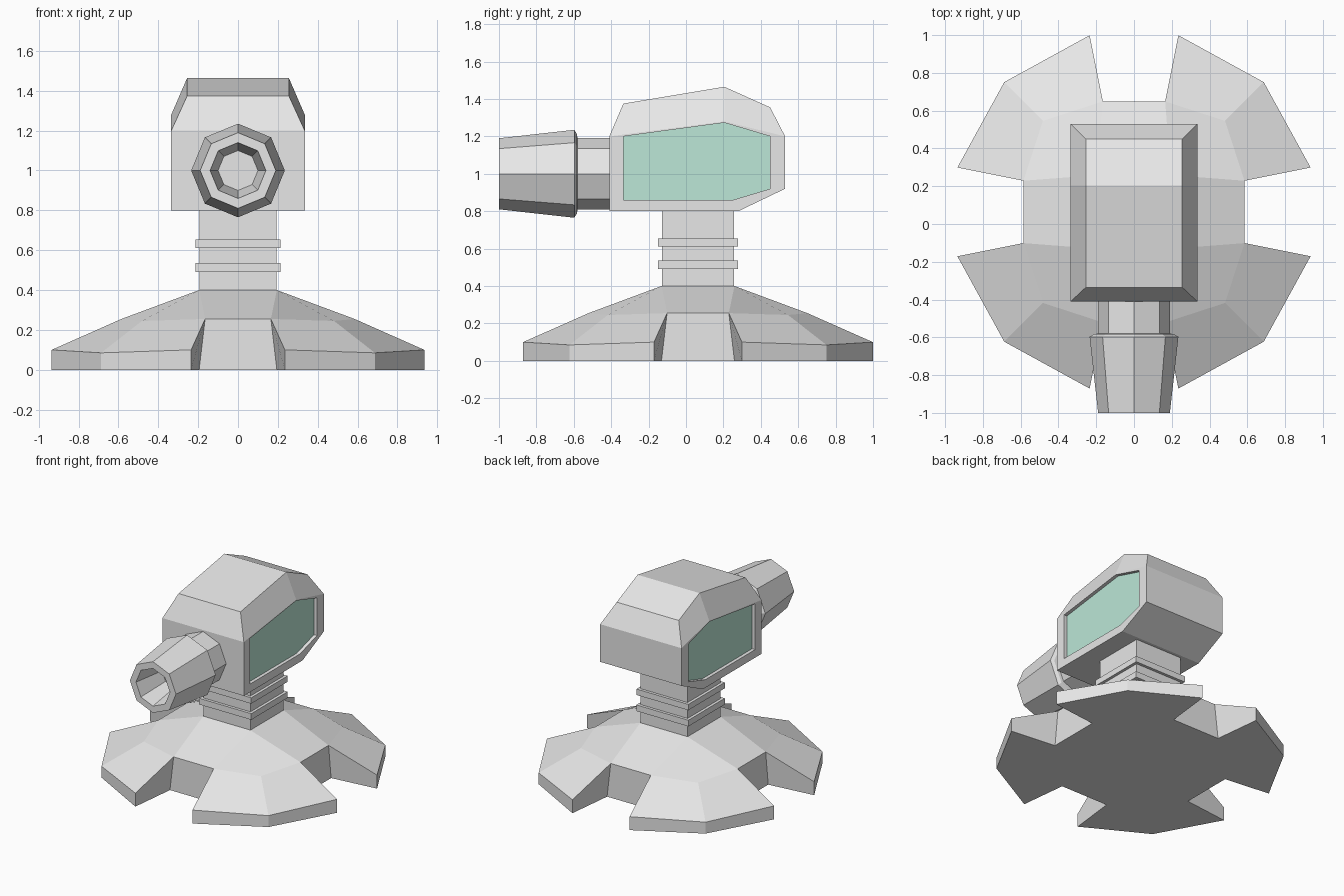
import bpy, bmesh, math
from mathutils import Vector, Matrix

if "Cube" in bpy.data.objects:
    bpy.data.objects.remove(bpy.data.objects["Cube"])


def material(name, rgb):
    m = bpy.data.materials.new(name)
    m.diffuse_color = (*rgb, 1)
    m.use_nodes = True
    m.node_tree.nodes["Principled BSDF"].inputs["Base Color"].default_value = m.diffuse_color
    return m


GRAY = material("light gray", (0.8, 0.8, 0.8))
GLASS = material("mint glass", (0.556, 0.886, 0.754))
CY = 0.064  # y of the pedestal axis


def build(name, polys, mats=(GRAY,)):
    """polys: list of (points, material index); shared corners are welded."""
    bm = bmesh.new()
    for pts, mi in polys:
        bm.faces.new([bm.verts.new(p) for p in pts]).material_index = mi
    bmesh.ops.remove_doubles(bm, verts=bm.verts, dist=0.0005)
    bmesh.ops.recalc_face_normals(bm, faces=bm.faces)
    me = bpy.data.meshes.new(name)
    bm.to_mesh(me)
    bm.free()
    for m in mats:
        me.materials.append(m)
    ob = bpy.data.objects.new(name, me)
    bpy.context.collection.objects.link(ob)
    return ob


def block(name, half, z0, z1):
    a = [(-half, CY - half), (half, CY - half), (half, CY + half), (-half, CY + half)]
    lo = [(x, y, z0) for x, y in a]
    hi = [(x, y, z1) for x, y in a]
    sides = [([lo[i], lo[(i + 1) % 4], hi[(i + 1) % 4], hi[i]], 0) for i in range(4)]
    return build(name, sides + [(lo, 0), (hi, 0)])


# Four-footed base: one quarter, turned around the axis
def swap(p):
    return (p[1], p[0], p[2])


def flat(p):
    return (p[0], p[1], 0)


hub = (0.195, 0.195, 0.40)
notch, notch_low = (0.165, 0.585, 0.255), (0.195, 0.585, 0)
tip, corner, knee = (0.235, 0.935, 0.10), (0.687, 0.687, 0.085), (0.482, 0.482, 0.245)
center = (0, 0, 0)


def mx(p):
    return (-p[0], p[1], p[2])


quarter = [
    [hub, mx(hub), mx(notch), notch],
    [hub, notch, knee, swap(notch)],
    [notch, mx(notch), mx(notch_low), notch_low],
    [center, notch_low, mx(notch_low)],
    [center, notch_low, flat(tip), flat(corner), swap(flat(tip)), swap(notch_low)],
    [center[:2] + (0.40,), hub, mx(hub)],
]
half_foot = [
    [notch, tip, corner, knee],
    [notch, tip, flat(tip), notch_low],
    [tip, corner, flat(corner), flat(tip)],
]
quarter += half_foot + [[swap(p) for p in f] for f in half_foot]
polys = []
for k in range(4):
    rot = Matrix.Rotation(k * math.pi / 2, 3, 'Z')
    polys += [([rot @ Vector(p) + Vector((0, CY, 0)) for p in f], 0) for f in quarter]
build("base", polys)

# Neck column with two collars
block("neck", 0.193, 0.39, 0.81)
block("lower_collar", 0.214, 0.49, 0.536)
block("upper_collar", 0.214, 0.61, 0.654)

# Head: outline of the side (y, z), window outline, and the narrower roof line
W, R, DEPTH = 0.335, 0.255, 0.025
side = [(-0.41, 0.8), (0.28, 0.8), (0.53, 0.92), (0.53, 1.2), (0.205, 1.28), (-0.41, 1.2)]
pane = [(-0.335, 0.86), (0.25, 0.86), (0.45, 0.92), (0.45, 1.2), (0.205, 1.273), (-0.335, 1.2)]
roof = [(0.45, 1.355), (0.205, 1.465), (-0.335, 1.375)]


def at(x, pts):
    return [(x, y, z) for y, z in pts]


polys = []
for s in (-1, 1):
    outer, rim = at(s * W, side), at(s * W, pane)
    glass, top = at(s * (W - DEPTH), pane), at(s * R, roof)
    for i in range(6):
        j = (i + 1) % 6
        polys.append(([outer[i], outer[j], rim[j], rim[i]], 0))
        polys.append(([rim[i], rim[j], glass[j], glass[i]], 0))
    polys.append((glass, 1))
    for i in range(2):
        polys.append(([outer[3 + i], outer[4 + i], top[i + 1], top[i]], 0))
loop_l = at(-W, side[5:] + side[:4]) + at(-R, roof)
loop_r = at(W, side[5:] + side[:4]) + at(R, roof)
n = len(loop_l)
for i in range(n):
    j = (i + 1) % n
    polys.append(([loop_l[i], loop_l[j], loop_r[j], loop_r[i]], 0))
build("head", polys, (GRAY, GLASS))

# Octagonal barrel with flared sleeve and tapered bore: (y, radius)
profile = [(-0.40, 0.19), (-0.58, 0.19), (-0.583, 0.212), (-0.597, 0.235),
           (-1.0, 0.19), (-1.0, 0.14), (-0.75, 0.10)]
rings = [[(r * math.cos(k * math.pi / 4), y, 1 + r * math.sin(k * math.pi / 4))
          for k in range(8)] for y, r in profile]
polys = [(rings[0], 0), (rings[-1], 0)]
for a, b in zip(rings, rings[1:]):
    polys += [([a[k], a[(k + 1) % 8], b[(k + 1) % 8], b[k]], 0) for k in range(8)]
build("barrel", polys)
